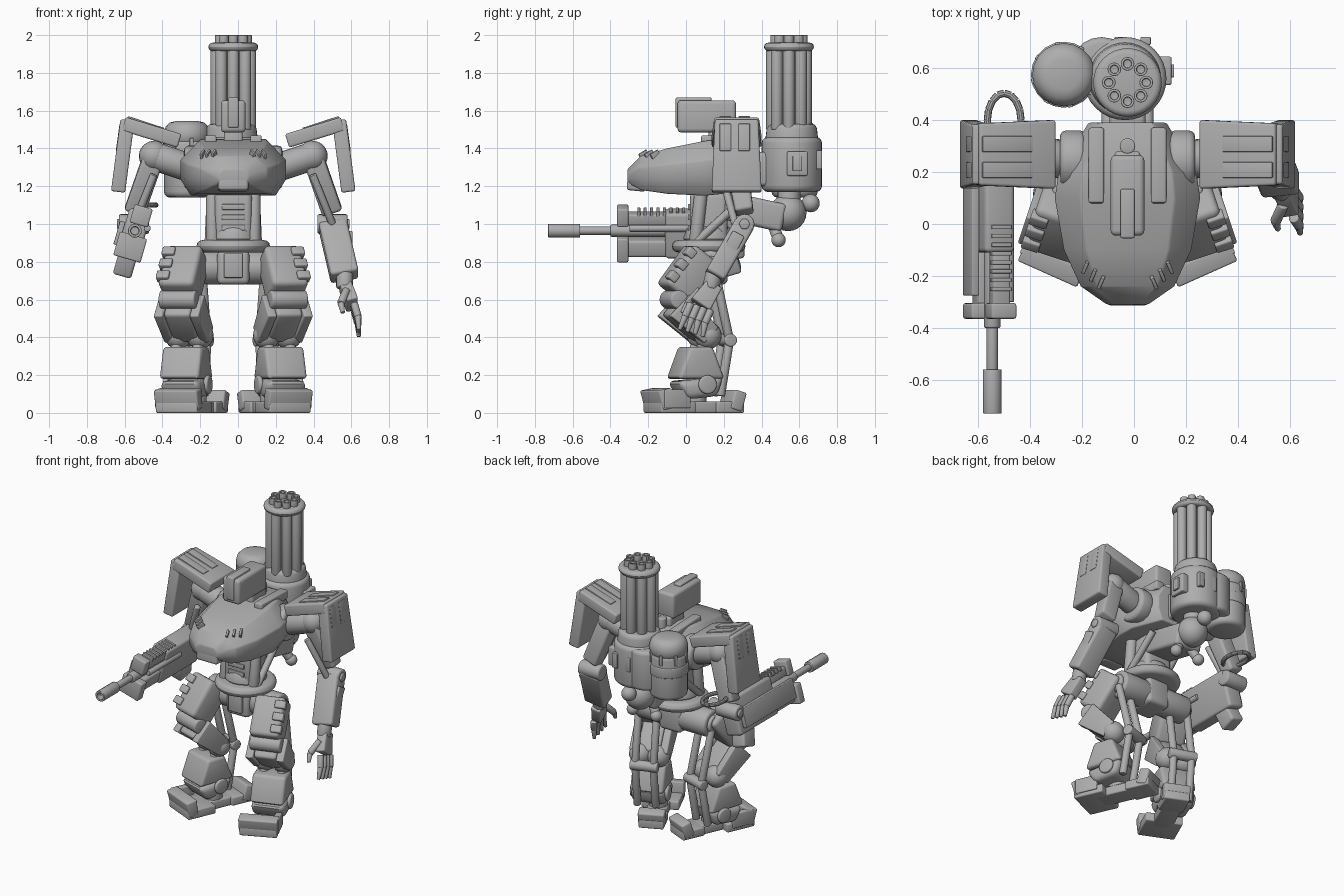
import bpy, bmesh, math
from mathutils import Matrix, Vector

default_cube = bpy.data.objects.get("Cube")
if default_cube:
    bpy.data.objects.remove(default_cube)

grey = (.42, .42, .42, 1)
metal = bpy.data.materials.new("grey_metal")
metal.use_nodes = True
metal.diffuse_color = grey
metal.node_tree.nodes["Principled BSDF"].inputs["Base Color"].default_value = grey


def at(x, y, z):
    return Vector((x, y, z))


def circle(count, radius, turn=0):
    """Points of a level circle around the origin."""
    angles = [turn + math.tau * k / count for k in range(count)]
    return [at(radius * math.cos(a), radius * math.sin(a), 0) for a in angles]


def finish(name, bm, bevel=0):
    """Bevel hard edges, move the mesh into the current frame, smooth and link it."""
    def is_hard(edge):
        return edge.calc_face_angle(0) > .6
    bmesh.ops.recalc_face_normals(bm, faces=bm.faces)
    if bevel:
        bmesh.ops.bevel(bm, geom=[e for e in bm.edges if is_hard(e)], offset=bevel, segments=3,
                        profile=.5, affect='EDGES', clamp_overlap=True)
    bm.transform(frame)
    bmesh.ops.recalc_face_normals(bm, faces=bm.faces)
    for face in bm.faces:
        face.smooth = True
    for edge in bm.edges:
        edge.smooth = not is_hard(edge)
    mesh = bpy.data.meshes.new(name)
    bm.to_mesh(mesh)
    bm.free()
    mesh.materials.append(metal)
    bpy.context.collection.objects.link(bpy.data.objects.new(name, mesh))


def skin(name, rings, bevel):
    """Closed surface through rings of equal point count."""
    bm = bmesh.new()
    loops = [[bm.verts.new(point) for point in ring] for ring in rings]
    count = len(loops[0])
    for low, high in zip(loops, loops[1:]):
        for i in range(count):
            j = (i + 1) % count
            bm.faces.new((low[i], low[j], high[j], high[i]))
    bm.faces.new(loops[0])
    bm.faces.new(loops[-1])
    finish(name, bm, bevel)


def tube(name, start, end, radius, taper=1, rim=.2, sides=20, bore=False):
    """Round bar between two points; rim is the share of the radius that is rounded off."""
    axis = end - start
    turn = axis.to_track_quat('Z', 'Y')
    tip = radius * taper
    profile = [(radius, 0), (tip, axis.length)]
    if bore:
        profile += [(tip * .6, axis.length), (tip * .6, axis.length - tip)]
    skin(name, [[start + turn @ (p + at(0, 0, height)) for p in circle(sides, r)] for r, height in profile],
         rim * min(radius, tip))


def limb(name, start, end, width, depth, flare=1):
    """Four-sided bar between two points; flare scales the depth at its end."""
    axis = (end - start).normalized()
    across = at(1, 0, 0)
    across = (across - axis * axis.x).normalized()
    along = axis.cross(across)
    corners = [(-1, -1), (1, -1), (1, 1), (-1, 1)]
    skin(name, [[c + across * i * width / 2 + along * j * d / 2 for i, j in corners]
                for c, d in ((start, depth), (end, depth * flare))], .15 * min(width, depth))


def box(name, centre, size, pitch=0, yaw=0):
    bm = bmesh.new()
    bmesh.ops.create_cube(bm, size=1)
    turn = Matrix.Rotation(yaw, 4, 'Z') @ Matrix.Rotation(pitch, 4, 'X')
    bm.transform(Matrix.Translation(centre) @ turn @ Matrix.Diagonal((*size, 1)))
    finish(name, bm, .15 * min(size))


def ball(name, centre, radius):
    bm = bmesh.new()
    bmesh.ops.create_uvsphere(bm, u_segments=20, v_segments=12, radius=radius, matrix=Matrix.Translation(centre))
    finish(name, bm)


up, out = at(0, 0, 1), at(1, 0, 0)
body = Matrix.Translation(out * -.025)
frame = body

# Torso shell: eight-sided sections given by position, half width, top and base
sections = []
for y, wide, top, base in ((.39, .15, 1.43, 1.17), (.2, .265, 1.45, 1.16), (.1, .28, 1.44, 1.15),
                           (-.1, .245, 1.4, 1.16), (-.24, .18, 1.36, 1.18), (-.31, .08, 1.29, 1.22)):
    rise = top - base
    half = [(wide * .65, top), (wide, base + rise * .65), (wide, base + rise * .3), (wide * .8, base)]
    sections.append([at(x, y, z) for x, z in half] + [at(-x, y, z) for x, z in reversed(half)])
skin("torso", sections, .008)
box("chest_panel", at(0, -.26, 1.23), (.16, .1, .11), pitch=-.1)
box("neck", at(0, .2, 1.44), (.1, .16, .12))
tube("neck_post", at(0, .3, 1.3), at(0, .3, 1.5), .03)

# Head
box("head", at(0, .11, 1.57), (.13, .31, .17))
box("head_crest", at(0, .04, 1.59), (.055, .19, .16))

# Rotary cannon on the back
cannon = at(0, .545, 0)
base = at(-.01, .56, 0)
tube("cannon_base", base + up * 1.17, base + up * 1.46, .16, sides=32)
tube("cannon_collar", base + up * 1.4, base + up * 1.53, .145, taper=.9, sides=32)
tube("cannon_core", cannon + up * 1.5, cannon + up * 1.95, .08)
tube("cannon_top_ring", cannon + up * 1.915, cannon + up * 1.96, .132, sides=32)
for spoke in circle(8, .09):
    flute = cannon + spoke
    muzzle = cannon + spoke * .8
    tube("cannon_flute", flute + up * 1.5, flute + up * 1.93, .031)
    tube("cannon_muzzle", muzzle + up * 1.93, muzzle + up * 2, .026, rim=.1, bore=True)
window = base + at(.15, .03, 1.32)
box("base_window", window, (.06, .11, .13))
box("base_window_bar", window + out * .03, (.02, .05, .08))
for x in (-.02, .08):
    box("base_rear_slot", base + at(x, .145, 1.34), (.04, .03, .1))
box("cannon_bracket", at(0, .4, 1.29), (.14, .16, .18))

# Ammunition drum with a domed lid
drum = at(-.245, .575, 0)
tube("ammo_drum", drum + up * 1.14, drum + up * 1.45, .122, rim=.25)
tube("ammo_band", drum + up * 1.3, drum + up * 1.37, .127, rim=.05)
tube("ammo_lid", drum + up * 1.4, drum + up * 1.545, .122, rim=.5)
for spoke in circle(8, .118, turn=.2):
    box("ammo_clip", drum + spoke + up * 1.42, (.02, .02, .07), yaw=math.atan2(spoke.y, spoke.x))
tube("linking_drum", at(-.1, .6, 1.18), at(-.1, .6, 1.45), .12)

# Ball joint under the cannon
weight = at(0, .54, 1.06)
knob = weight + at(0, .12, .05)
limb("rear_frame", at(0, .2, 1.1), at(0, .52, 1.03), .2, .15)
ball("rear_ball", weight, .098)
ball("rear_knob", knob, .048)
tube("rear_link", weight, knob, .03)
tube("cannon_stem", cannon + up, cannon + up * 1.2, .06)

# Waist and pelvis
waist = at(0, .12, .85)
box("spine", waist + up * .18, (.2, .2, .28))
tube("waist_ring", waist, waist + up * .065, .195, sides=32)
tube("waist_collar", waist + up * .06, waist + up * .14, .14, taper=.8)
box("pelvis", waist - up * .08, (.17, .2, .18))
box("pelvis_front", waist - at(0, .1, .07), (.1, .05, .13))
for k in range(3):
    box("waist_rib", at(0, .025, .98 + .055 * k), (.12, .03, .03))

# Joints of the arm
shoulder, arm_root = at(.42, .26, 1.36), at(.24, .25, 1.3)
elbow, wrist = at(.525, .31, 1), at(.59, .15, .72)
pad_inner, pad_peak, pad_hem = at(.285, .268, 1.44), at(.56, .268, 1.53), at(.61, .268, 1.17)

# Joints of the leg, in its own outward-turned frame
thigh_top, knee = at(0, .04, .84), at(0, -.12, .63)
hock, rear_joint = at(0, .05, .41), at(0, .17, .385)
shin_top, shin_middle, ankle = at(0, 0, .35), at(0, 0, .18), at(0, .01, .08)

for name, sign in (("left", 1), ("right", -1)):
    frame = side = body @ Matrix.Diagonal((sign, 1, 1, 1))
    # Torso trim, waist pistons and lower rear knobs
    limb(name + "_collar_rail", at(.12, .37, 1.43), at(.12, .08, 1.44), .06, .06)
    for k in range(3):
        box(name + "_chest_vent", at(.1 + .03 * k, .03 * k - .22, 1.36), (.014, .05, .05), pitch=.5, yaw=.4)
    tube(name + "_waist_piston", at(.11, .05, .9), at(.11, .08, 1.17), .035)
    tube(name + "_waist_brace", at(.13, .05, .9), at(.12, .3, 1.13), .022)
    lower_knob = weight + at(.09, -.05, -.145)
    ball(name + "_lower_knob", lower_knob, .038)
    tube(name + "_lower_link", lower_knob, weight - at(0, .1, 0), .03)
    # Shoulder with its bent pad
    tube(name + "_shoulder_disc", at(.16, .245, 1.3), at(.26, .245, 1.3), .115)
    tube(name + "_shoulder_arm", arm_root, shoulder, .075)
    ball(name + "_shoulder_ball", shoulder, .08)
    limb(name + "_pad_top", pad_inner, pad_peak + out * .02, .075, .265, flare=.9)
    limb(name + "_pad_side", pad_peak + up * .02, pad_hem, .075, .23, flare=1.15)
    for shift in (-.06, .04):
        ridge = at(0, shift, .032)
        limb(name + "_pad_ridge", pad_inner.lerp(pad_peak, .3) + ridge, pad_peak + ridge, .02, .06)
        ridge = at(.032, shift, 0)
        limb(name + "_pad_side_ridge", pad_peak + ridge, pad_peak.lerp(pad_hem, .4) + ridge, .02, .06)
    # Upper arm and elbow
    limb(name + "_upper_arm", shoulder, elbow + up * .06, .11, .12, flare=.8)
    tube(name + "_arm_piston", shoulder - at(0, .07, .1), elbow - at(0, .05, 0), .02)
    tube(name + "_elbow", elbow - out * .08, elbow + out * .08, .052)
    tube(name + "_elbow_bolt", elbow, elbow + out * .09, .03, sides=6)
    # Hip and leg
    hip = at(.05, .13, .77)
    tube(name + "_hip_drum", hip, hip + out * .22, .09)
    tube(name + "_hip_cap", hip, hip + out * .24, .06)
    pivot = side @ Matrix.Translation((.25, .05, 0))
    frame = pivot @ Matrix.Rotation(.32, 4, 'Z')
    limb(name + "_thigh", thigh_top, knee, .2, .18)
    for k in range(3):
        plate = thigh_top.lerp(knee, .2 + .3 * k) + at(.075, -.065, .05)
        box(name + "_thigh_plate", plate, (.07, .05, .05), pitch=-.7)
    tube(name + "_knee_axle", knee - at(.1, 0, .03), knee + at(.1, 0, -.03), .05)
    limb(name + "_knee_block", knee - up * .06, hock, .15, .14, flare=.8)
    limb(name + "_shin_upper", shin_top, shin_middle, .22, .13, flare=2)
    limb(name + "_shin_lower", shin_middle, ankle, .22, .26, flare=.65)
    tube(name + "_rear_axle", rear_joint - out * .09, rear_joint + out * .09, .034)
    for x in (-.1, .1):
        outer, inner = out * x, out * x * .6
        limb(name + "_knee_cheek", knee + outer - up * .06, hock + outer, .05, .16, flare=.7)
        ball(name + "_knee_ball", hock + inner, .073)
        tube(name + "_thigh_piston", at(0, .09, .74) + inner, rear_joint + inner, .024)
        tube(name + "_calf_piston", rear_joint + inner, at(0, .12, .09) + inner, .024)
        tube(name + "_shin_strut", hock + inner, shin_top + inner - up * .05, .03)
        tube(name + "_ankle_pivot", at(0, .03, .15) + outer, at(0, .03, .15) + outer * 1.25, .05)
    # Foot with raised toe and heel
    frame = pivot @ Matrix.Rotation(.42, 4, 'Z') @ Matrix.Translation(out * -.045)
    tube(name + "_ankle", at(0, .02, .03), at(0, .02, .14), .06)
    box(name + "_toe", at(0, -.13, .03), (.24, .2, .06))
    limb(name + "_toe_cap", at(0, -.19, .02), at(0, -.21, .125), .25, .06, flare=1.3)
    box(name + "_toe_side", at(.11, -.14, .075), (.04, .15, .1))
    box(name + "_sole", at(0, .05, .03), (.13, .3, .06))
    box(name + "_heel", at(0, .19, .03), (.16, .16, .06))
    limb(name + "_heel_cap", at(0, .22, .015), at(0, .25, .115), .17, .07)

# Left forearm and hand
frame = body
palm = at(.63, .075, .57)
limb("forearm", elbow, wrist, .15, .11)
box("forearm_guard", elbow.lerp(wrist, .4) + out * .06, (.04, .07, .14), pitch=-.5)
tube("wrist", wrist + up * .02, wrist - at(0, .02, .06), .045)
limb("palm", wrist - up * .04, palm, .065, .09, flare=1.3)
for k in range(4):
    root = palm + at(.01, .035 * k - .05, .01 - .012 * k)
    knuckle = root + at(.02, -.03, -.07)
    tube("finger", root, knuckle, .02)
    ball("knuckle", knuckle, .018)
    tube("fingertip", knuckle, knuckle + at(.005, .006 * k - .03, -.07), .018, taper=.6)
thumb = palm - at(.06, .065, -.01)
tube("thumb", palm + at(-.03, 0, .08), thumb, .021)
tube("thumb_tip", thumb, thumb + at(.01, -.03, -.05), .018, taper=.6)

# Right arm gun, rolled in line with the arm
frame = Matrix.Translation((-.55, 0, .95)) @ Matrix.Rotation(.28, 4, 'Y')
bore_line, forward = at(0, -.34, .015), at(0, -1, 0)
box("gun_body", at(0, .1, 0), (.12, .42, .25))
box("gun_side_plate", at(-.075, 0, -.02), (.03, .55, .13))
box("gun_upper_rail", at(.01, -.2, .085), (.07, .3, .06))
box("gun_lower_rail", at(0, -.2, -.075), (.09, .3, .09))
box("gun_upper_clamp", at(.01, -.335, .1), (.1, .06, .1))
box("gun_lower_clamp", at(0, -.335, -.075), (.15, .06, .13))
tube("gun_core", bore_line - forward * .4, bore_line + forward * .06, .032)
tube("gun_side_pipe", at(.06, .05, .045), at(.06, -.3, .045), .018)
tube("gun_barrel", bore_line, bore_line + forward * .24, .022)
tube("gun_muzzle", bore_line + forward * .22, bore_line + forward * .39, .037, rim=.1, sides=12, bore=True)
for k in range(8):
    box("gun_fin", at(.005, .034 * k - .25, .118), (.08, .016, .03))
box("gun_magazine", at(0, .22, -.16), (.1, .12, .13), pitch=.3)

# Cable loop behind the gun arm
frame = body
loop = [at(-.475, .4, 1.1) + at(p.x, p.y * 1.6, 0) for p in circle(16, .065)]
for start, end in zip(loop, loop[1:] + loop[:1]):
    tube("cable_loop", start, end, .014, rim=0, sides=10)
